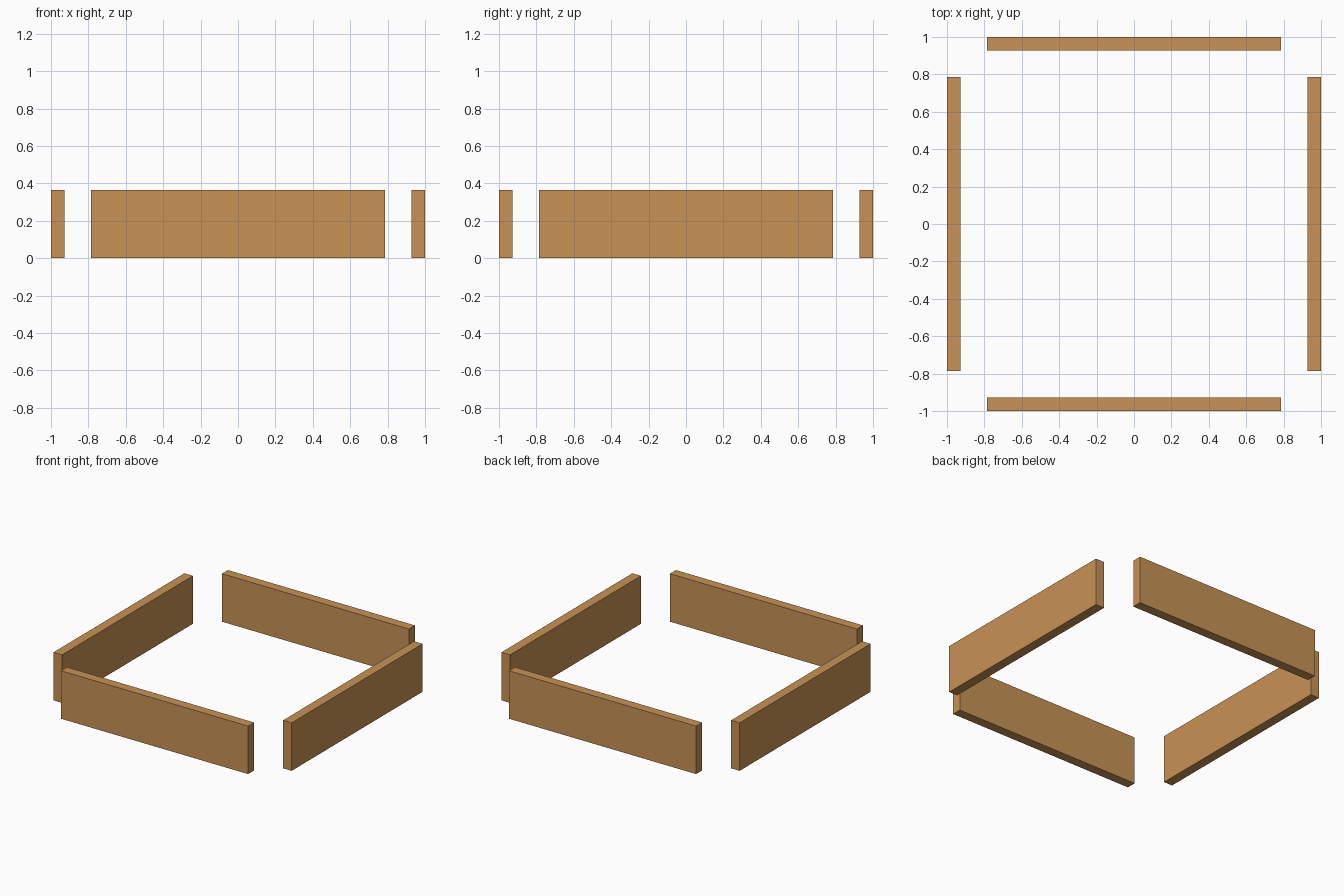
import bpy
import math
from mathutils import Matrix

default = bpy.data.objects.get("Cube")
if default:
    bpy.data.objects.remove(default, do_unlink=True)

LENGTH, THICK, HEIGHT = 1.57, 0.072, 0.364

# Light wood shared by every board
wood = bpy.data.materials.new("light_wood")
color = (0.58, 0.29, 0.09, 1.0)
wood.diffuse_color = color
wood.use_nodes = True
wood.node_tree.nodes["Principled BSDF"].inputs["Base Color"].default_value = color


def add_board(name, turn):
    """Upright board on the front edge, turned about the centre."""
    bpy.ops.mesh.primitive_cube_add(size=1)
    board = bpy.context.object
    board.name = name
    board.data.name = name
    place = Matrix.Translation((0, -1 + THICK / 2, HEIGHT / 2))
    size = Matrix.Diagonal((LENGTH, THICK, HEIGHT, 1))
    board.data.transform(Matrix.Rotation(turn, 4, "Z") @ place @ size)
    board.data.materials.append(wood)


# Four separate boards around an open square
for i, side in enumerate(("front", "left", "back", "right")):
    add_board(side + "_board", i * math.pi / 2)
